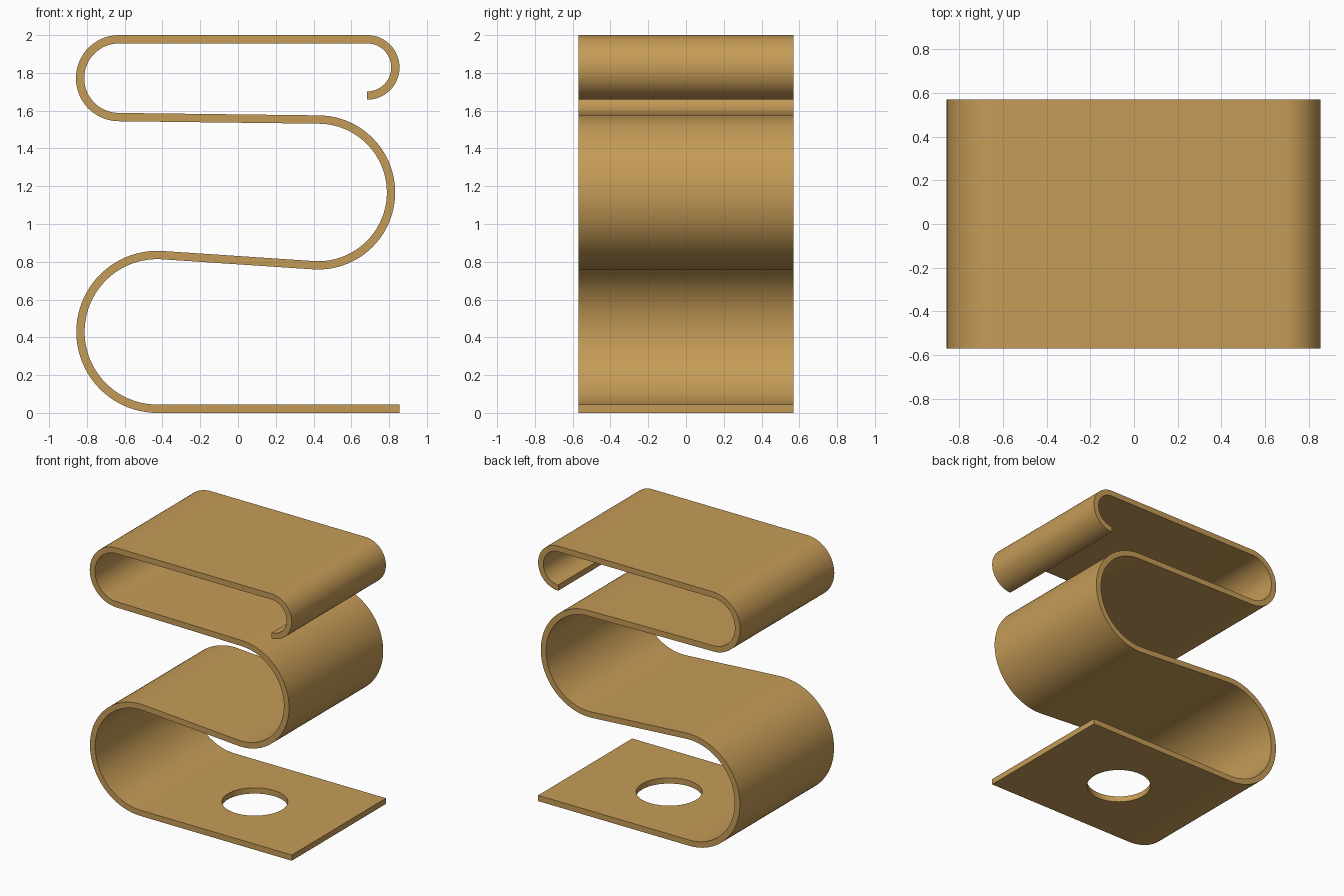
import bpy, bmesh
from math import acos, atan2, cos, sin, pi, radians
from mathutils import Vector

cube = bpy.data.objects.get("Cube")
if cube:
    bpy.data.objects.remove(cube, do_unlink=True)

THICK = 0.044
HALF_WIDTH = 0.57
HALF_LENGTH = 0.855
LOW, HIGH = THICK / 2, 2 - THICK / 2

# Tan sheet material
tan = bpy.data.materials.new("tan")
tan.use_nodes = True
tan.diffuse_color = (0.56, 0.33, 0.095, 1)
tan.node_tree.nodes["Principled BSDF"].inputs["Base Color"].default_value = tan.diffuse_color


def cross_tangent(c1, r1, c2, r2, side):
    """Angle of the normal of the straight run joining two opposite bends."""
    d = c2 - c1
    return atan2(d.y, d.x) + side * acos((r1 + r2) / d.length)


def arc(centre, radius, start, end, steps=56):
    """Points on a bend, each with the direction of its thickness."""
    out = []
    for i in range(steps + 1):
        a = start + (end - start) * i / steps
        n = Vector((cos(a), sin(a)))
        out.append((centre + radius * n, n))
    return out


# Bends of the centreline, from the base up to the curled lip
r1, r2, r3, r4 = 0.407, 0.386, 0.206, 0.149
c1 = Vector((-0.427, LOW + r1))
c2 = Vector((0.424, 1.167))
c3 = Vector((-0.63, HIGH - r3))
c4 = Vector((0.684, HIGH - r4))
n1 = cross_tangent(c1, r1, c2, r2, 1)
n2 = cross_tangent(c2, r2, c3, r3, -1)

path = [(Vector((HALF_LENGTH, LOW)), Vector((0, -1)))]
path += arc(c1, r1, radians(270), n1)
path += [(p, -n) for p, n in arc(c2, r2, n1 - pi, n2)]
path += arc(c3, r3, n2 + pi, pi / 2)
path += arc(c4, r4, pi / 2, -pi / 2)

# Folded sheet: a thin rectangle swept along the centreline
bm = bmesh.new()
rings = []
for p, n in path:
    a, b = p + n * THICK / 2, p - n * THICK / 2
    rings.append([bm.verts.new((q.x, y, q.y)) for q, y in (
        (a, -HALF_WIDTH), (a, HALF_WIDTH), (b, HALF_WIDTH), (b, -HALF_WIDTH))])
for s, t in zip(rings, rings[1:]):
    for i in range(4):
        j = (i + 1) % 4
        bm.faces.new((s[i], s[j], t[j], t[i]))
bm.faces.new(rings[0])
bm.faces.new(rings[-1])
bmesh.ops.recalc_face_normals(bm, faces=bm.faces)
mesh = bpy.data.meshes.new("folded_sheet")
bm.to_mesh(mesh)
bm.free()
mesh.materials.append(tan)
sheet = bpy.data.objects.new("folded_sheet", mesh)
bpy.context.collection.objects.link(sheet)

# Round hole through the base
bpy.ops.mesh.primitive_cylinder_add(vertices=64, radius=0.229, depth=0.2,
                                    location=(0.143, 0, LOW))
cutter = bpy.context.object
cutter.name = "hole_cutter"
cutter.hide_render = True
cutter.data.materials.append(tan)
cut = sheet.modifiers.new("hole", 'BOOLEAN')
cut.operation = 'DIFFERENCE'
cut.solver = 'EXACT'
cut.object = cutter

bpy.ops.object.select_all(action='DESELECT')
sheet.select_set(True)
bpy.context.view_layer.objects.active = sheet
bpy.ops.object.modifier_apply(modifier=cut.name)
bpy.data.objects.remove(cutter, do_unlink=True)
bpy.ops.object.shade_smooth_by_angle(angle=radians(30))
